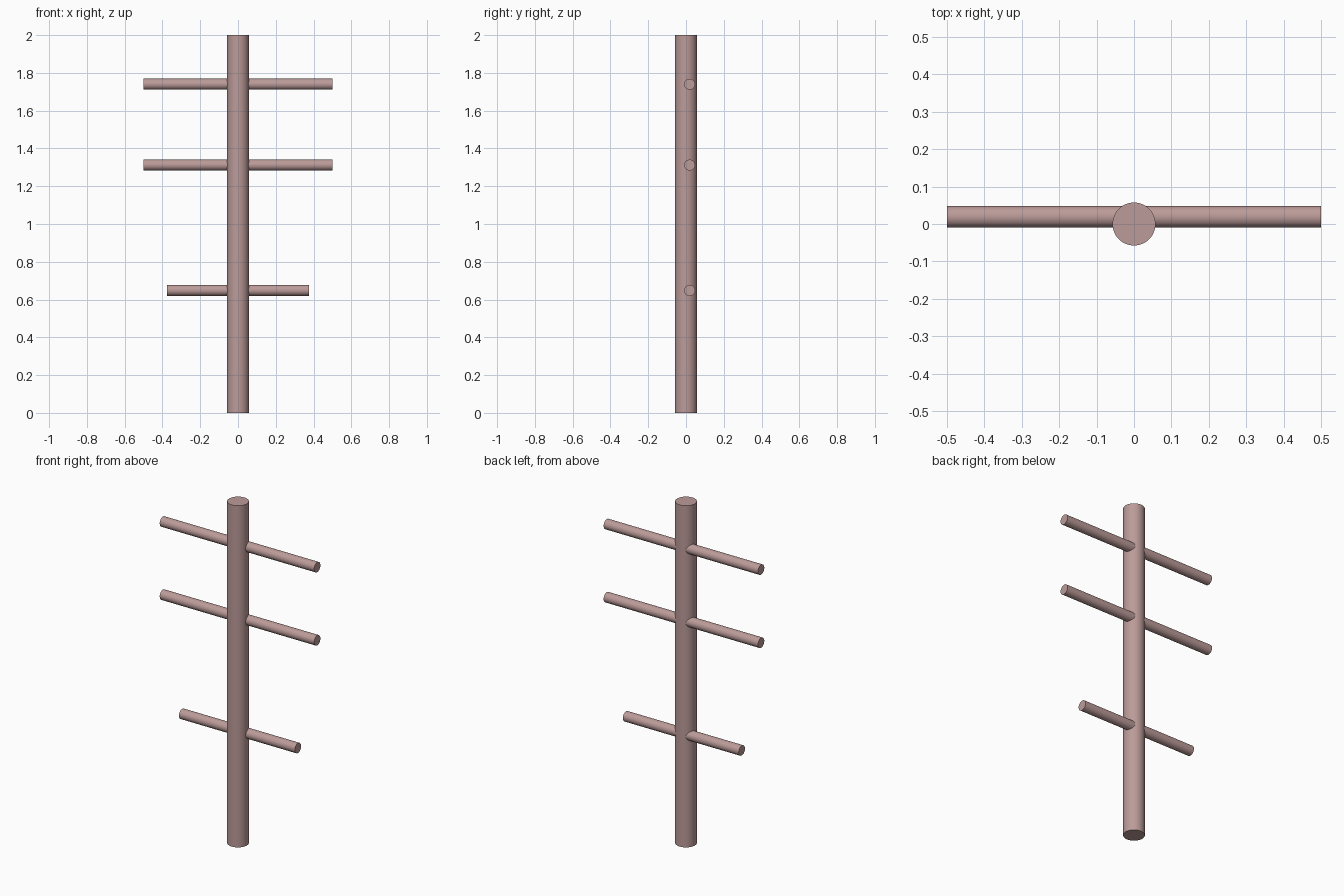
import bpy
import math

if "Cube" in bpy.data.objects:
    bpy.data.objects.remove(bpy.data.objects["Cube"])

mat = bpy.data.materials.new("dusty_rose")
mat.diffuse_color = (0.50, 0.33, 0.32, 1)
mat.use_nodes = True
mat.node_tree.nodes["Principled BSDF"].inputs["Base Color"].default_value = mat.diffuse_color


def rod(name, radius, length, location, rotation=(0, 0, 0)):
    bpy.ops.mesh.primitive_cylinder_add(
        vertices=48, radius=radius, depth=length,
        location=location, rotation=rotation)
    ob = bpy.context.object
    ob.name = name
    ob.data.materials.append(mat)
    bpy.ops.object.shade_smooth_by_angle(angle=math.radians(30))
    return ob


# Upright post
rod("post", 0.0575, 2.0, (0, 0, 1))

# Crossbars, set slightly behind the post's axis: (name, height, length)
for name, z, length in (("lower_bar", 0.648, 0.75),
                        ("middle_bar", 1.312, 1.0),
                        ("upper_bar", 1.74, 1.0)):
    rod(name, 0.029, length, (0, 0.019, z), (0, math.pi / 2, 0))
